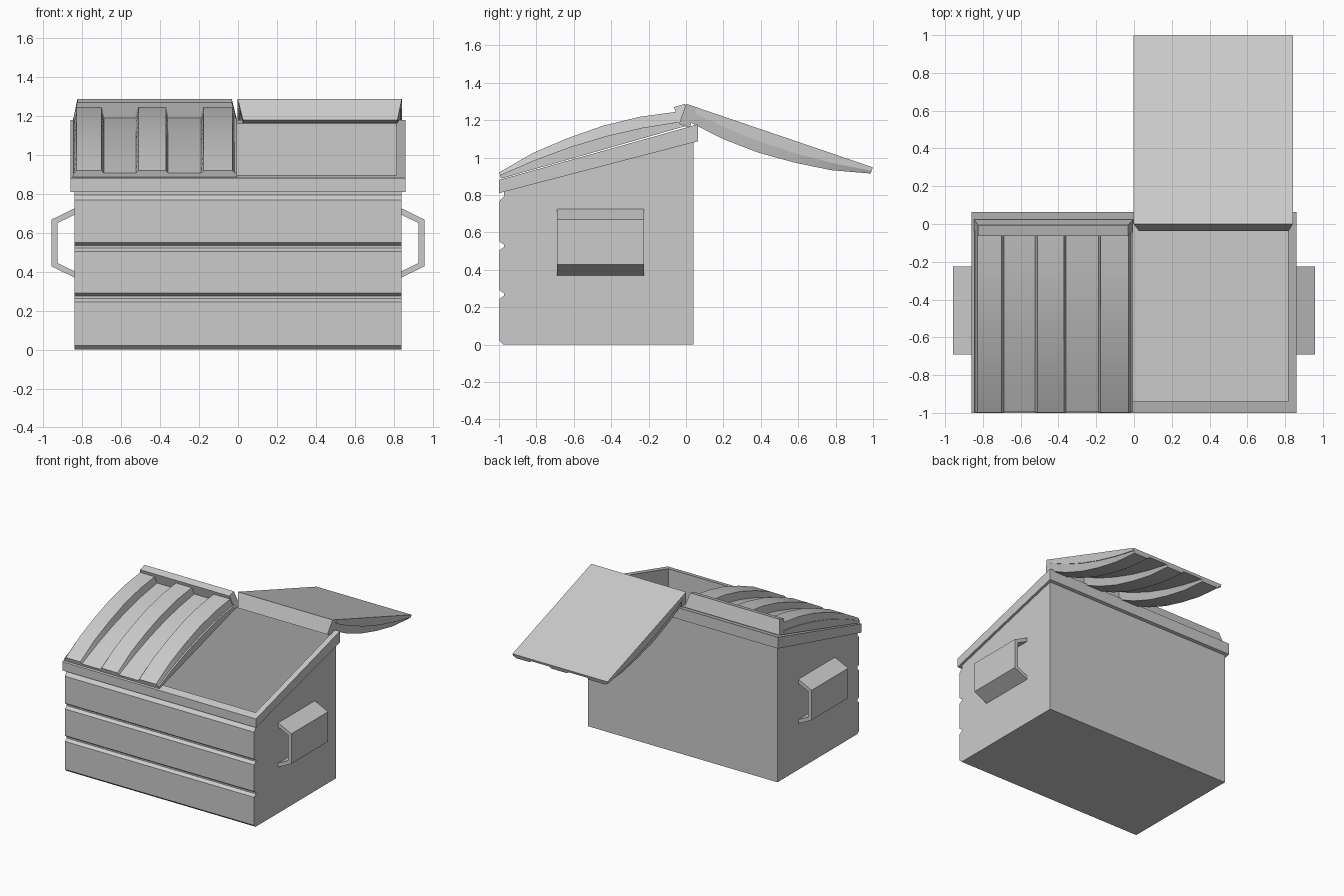
import bpy, bmesh
from math import sin, cos, radians

if "Cube" in bpy.data.objects:
    bpy.data.objects.remove(bpy.data.objects["Cube"])


def loft(name, rings, smooth=False):
    """Skin a row of equal closed rings and cap both ends."""
    bm = bmesh.new()
    rows = [[bm.verts.new(p) for p in ring] for ring in rings]
    n = len(rows[0])
    for a, b in zip(rows, rows[1:]):
        for i in range(n):
            j = (i + 1) % n
            bm.faces.new((a[i], a[j], b[j], b[i]))
    bm.faces.new(rows[0])
    bm.faces.new(rows[-1])
    bmesh.ops.recalc_face_normals(bm, faces=bm.faces)
    mesh = bpy.data.meshes.new(name)
    bm.to_mesh(mesh)
    bm.free()
    ob = bpy.data.objects.new(name, mesh)
    bpy.context.collection.objects.link(ob)
    if smooth:
        bpy.ops.object.select_all(action='DESELECT')
        ob.select_set(True)
        bpy.context.view_layer.objects.active = ob
        bpy.ops.object.shade_smooth_by_angle(angle=radians(30))
    return ob


def side_profile(name, pts, half_width):
    """Extrude a (y, z) outline across x."""
    return loft(name, [[(x, y, z) for y, z in pts] for x in (-half_width, half_width)])


# Body: grooved front, sloped top
front = [(-0.975, 0), (-0.997, 0.02)]
for z in (0.268, 0.528):
    front += [(-0.997, z - 0.023), (-0.972, z - 0.006),
              (-0.972, z + 0.006), (-0.997, z + 0.023)]
front += [(-0.997, 0.768), (-0.972, 0.795), (-0.972, 0.85)]
body = side_profile("body", front + [(0.04, 1.125), (0.04, 0)], 0.84)

# Rim band around the sloped opening
rim = side_profile("rim", [(-1, 0.81), (0.063, 1.087), (0.063, 1.178), (-1, 0.88)], 0.86)

# Hollow out both with one box
cutter = side_profile("cavity_cutter", [(-0.94, 0.03), (0.0, 0.03), (0.0, 2), (-0.94, 2)], 0.815)
cutter.hide_render = True
for ob in (body, rim):
    mod = ob.modifiers.new("cavity", 'BOOLEAN')
    mod.operation = 'DIFFERENCE'
    mod.solver = 'EXACT'
    mod.object = cutter
    bpy.context.view_layer.objects.active = ob
    bpy.ops.object.modifier_apply(modifier=mod.name)
bpy.data.objects.remove(cutter)

# Fork pockets on both sides
pocket = [(0.84, 0.725), (0.957, 0.668), (0.957, 0.428), (0.84, 0.37),
          (0.84, 0.402), (0.927, 0.445), (0.927, 0.65), (0.84, 0.692)]
for side, label in ((-1, "left"), (1, "right")):
    loft(label + "_fork_pocket",
         [[(side * x, y, z) for x, z in pocket] for y in (-0.69, -0.225)])

# Lids: (distance from hinge, ridge height, valley height)
STATIONS = [(0.06, 0.088, 0.032), (0.25, 0.115, 0.055), (0.45, 0.123, 0.065),
            (0.65, 0.111, 0.062), (0.85, 0.086, 0.047), (1.055, 0.035, 0.02)]
RIDGES = [(0.013, 0.185), (0.355, 0.52), (0.685, 0.837)]
WIDTH = 0.843


def lid(name, place):
    rings = []
    for u, high, low in STATIONS:
        ring = [(0, 0), (0, low)]
        for a, b in RIDGES:
            ring += [(a, low), (a + 0.012, high), (b - 0.012, high), (b, low)]
        ring += [(WIDTH, low), (WIDTH, 0)]
        rings.append([place(x, u, w) for x, w in ring])
    loft(name, rings, smooth=True)
    # Tapered bar along the hinge
    bar = [(0, 0), (0.028, 0.115), (WIDTH - 0.022, 0.115), (WIDTH, 0)]
    loft(name + "_hinge_bar", [[place(x, u, w) for x, w in bar] for u in (0, 0.06)])


SHUT, OPEN = radians(15.9), radians(18.8)
lid("closed_lid", lambda x, u, w: (-x - 0.004, 0.025 - u * cos(SHUT) - w * sin(SHUT),
                                   1.176 - u * sin(SHUT) + w * cos(SHUT)))
lid("open_lid", lambda x, u, w: (x - 0.002, u * cos(OPEN) - w * sin(OPEN),
                                 1.288 - u * sin(OPEN) - w * cos(OPEN)))
